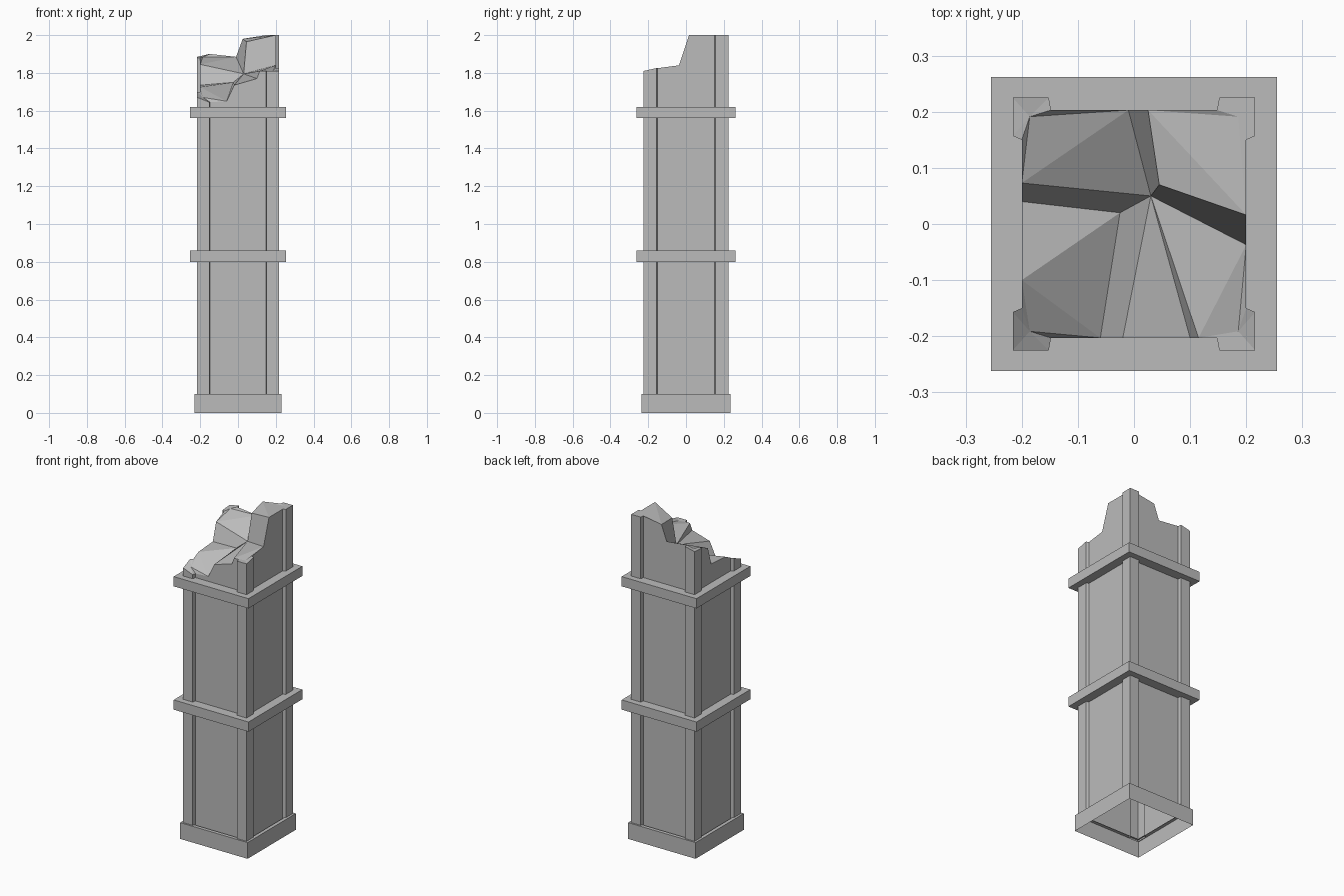
import bpy
import bmesh

cube = bpy.data.objects.get("Cube")
if cube:
    bpy.data.objects.remove(cube, do_unlink=True)

stone = bpy.data.materials.new("grey_stone")
stone.use_nodes = True
colour = (0.5, 0.5, 0.5, 1)
stone.diffuse_color = colour
stone.node_tree.nodes["Principled BSDF"].inputs["Base Color"].default_value = colour


def finish(name, bm):
    bmesh.ops.recalc_face_normals(bm, faces=bm.faces[:])
    mesh = bpy.data.meshes.new(name)
    bm.to_mesh(mesh)
    bm.free()
    mesh.materials.append(stone)
    obj = bpy.data.objects.new(name, mesh)
    bpy.context.collection.objects.link(obj)
    return obj


def block(name, half_x, half_y, bottom, top, hollow=False):
    bm = bmesh.new()
    bmesh.ops.create_cube(bm, size=2)
    for v in bm.verts:
        v.co.x *= half_x
        v.co.y *= half_y
        v.co.z = top if v.co.z > 0 else bottom
    if hollow:
        # Open underside, with a ledge around the shaft
        bm.normal_update()
        lid = max(bm.faces, key=lambda f: f.normal.z)
        base = min(bm.faces, key=lambda f: f.normal.z)
        bmesh.ops.inset_region(bm, faces=[lid], thickness=0.031)
        bmesh.ops.delete(bm, geom=[lid, base], context='FACES')
    return finish(name, bm)


# Plinth and the two bands
block("plinth", 0.23, 0.235, 0, 0.1, hollow=True)
block("middle_band", 0.255, 0.262, 0.8, 0.86)
block("upper_band", 0.255, 0.262, 1.56, 1.62)

# Shaft: panels between corner piers, broken off at the top
PANEL_X, PANEL_Y, PIER_X, PIER_Y = 0.2, 0.203, 0.216, 0.225
FOOT = 0.09
bm = bmesh.new()


def pier(sx, sy, side_z, corner_z, face_z):
    """Rim of one corner pier, from its side panel round to its front or back."""
    rim = [(PANEL_X, 0.15, side_z), (PIER_X, 0.157, side_z),
           (PIER_X, PIER_Y, corner_z),
           (0.152, PIER_Y, face_z), (0.148, PANEL_Y, face_z)]
    return [bm.verts.new((sx * x, sy * y, z)) for x, y, z in rim]


# Break points along each panel, anticlockwise from the front
front = [bm.verts.new((x, -PANEL_Y, z)) for x, z in
         ((-0.06, 1.65), (-0.02, 1.735), (0.1, 1.77), (0.115, 1.81))]
right = [bm.verts.new((PANEL_X, y, z)) for y, z in ((-0.037, 1.84), (0.016, 2))]
back = [bm.verts.new((x, PANEL_Y, z)) for x, z in ((0.025, 1.98), (-0.01, 1.885))]
left = [bm.verts.new((-PANEL_X, y, z)) for y, z in
        ((0.073, 1.845), (0.04, 1.735), (-0.1, 1.725))]

piers = [pier(-1, -1, 1.7, 1.67, 1.645),
         pier(1, -1, 1.825, 1.81, 1.81)[::-1],
         pier(1, 1, 2, 2, 2),
         pier(-1, 1, 1.88, 1.885, 1.9)[::-1]]
panels = [front, right, back, left]

# Walls down to the plinth
rim = [v for p, panel in zip(piers, panels) for v in p + panel]
foot = [bm.verts.new((v.co.x, v.co.y, FOOT)) for v in rim]
for i in range(len(rim)):
    bm.faces.new((rim[i - 1], foot[i - 1], foot[i], rim[i]))

# Broken stone over each pier, fanned from a point inside it
for i, p in enumerate(piers):
    corner = p[2].co
    hub = bm.verts.new((corner.x * 0.86, corner.y * 0.85, corner.z))
    loop = [panels[i - 1][-1]] + p + [panels[i][0]]
    for j in range(len(loop)):
        bm.faces.new((hub, loop[j - 1], loop[j]))

# Broken stone in the middle, meeting at a low hollow
hollow = bm.verts.new((0.03, 0.05, 1.795))
ledge = bm.verts.new((-0.025, 0.02, 1.75))
crest = bm.verts.new((0.045, 0.07, 1.965))
for face in ((ledge, left[1], left[2]), (ledge, left[2], front[0]),
             (ledge, front[0], front[1], hollow),
             (hollow, front[1], front[2]), (hollow, front[2], front[3]),
             (hollow, front[3], right[0]), (hollow, right[0], right[1], crest),
             (crest, right[1], back[0]), (hollow, crest, back[0], back[1]),
             (hollow, back[1], left[0]), (hollow, left[0], left[1], ledge)):
    bm.faces.new(face)
finish("broken_shaft", bm)
